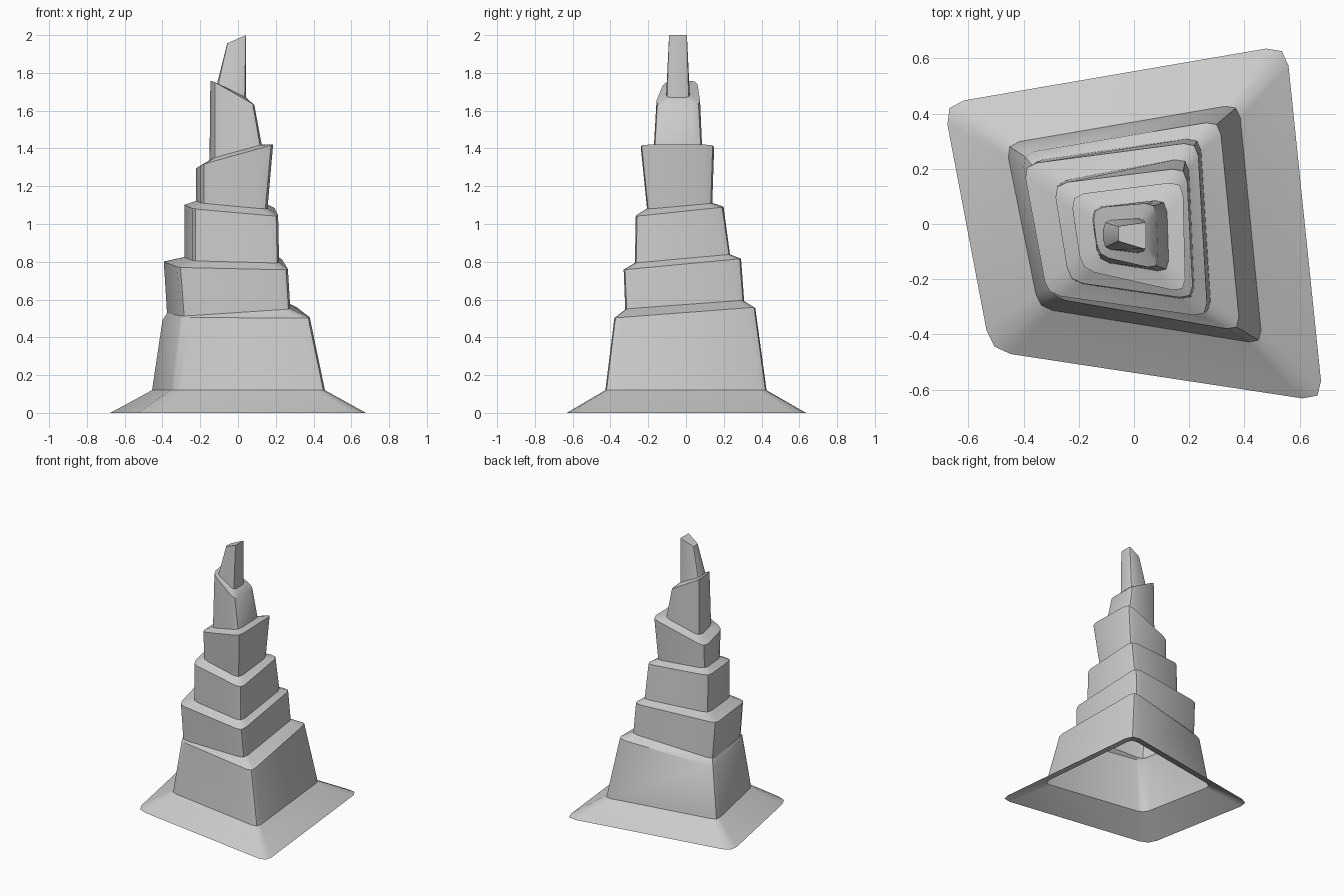
import bpy, bmesh, math
from mathutils import Vector

# Every ring: corner rounding, then corners front-left, front-right, back-right, back-left
foot = (.075, (-.52, -.46, 0), (.685, -.643, 0), (.552, .648, 0), (-.69, .435, 0))

# Tier walls as (bottom ring, top ring); ledges bridge to the next tier
tiers = [
    [(.05, (-.345, -.305, .12), (.465, -.435, .12), (.38, .435, .12), (-.465, .29, .12)),
     (.05, (-.298, -.268, .505), (.385, -.388, .502), (.31, .375, .56), (-.41, .255, .49))],
    [(.05, (-.295, -.255, .512), (.28, -.328, .55), (.24, .315, .597), (-.385, .225, .53)),
     (.05, (-.315, -.255, .77), (.267, -.337, .757), (.23, .298, .817), (-.402, .215, .803))],
    [(.05, (-.235, -.21, .805), (.22, -.278, .793), (.197, .242, .84), (-.292, .15, .827)),
     (.05, (-.235, -.208, 1.08), (.215, -.273, 1.04), (.19, .205, 1.09), (-.292, .145, 1.105))],
    [(.05, (-.19, -.155, 1.11), (.157, -.215, 1.078), (.152, .145, 1.11), (-.23, .1, 1.125)),
     (.05, (-.19, -.165, 1.315), (.187, -.25, 1.42), (.177, .155, 1.42), (-.23, .105, 1.29))],
]
upper = [
    [(.045, (-.13, -.135, 1.35), (.127, -.177, 1.42), (.118, .09, 1.42), (-.157, .06, 1.335)),
     (.045, (-.13, -.115, 1.755), (.088, -.165, 1.63), (.08, .078, 1.63), (-.152, .058, 1.76))],
    [(.03, (-.11, -.09, 1.745), (.042, -.108, 1.67), (.042, .022, 1.67), (-.11, .012, 1.745)),
     (.008, (-.057, -.062, 1.957), (.043, -.092, 2), (.043, .006, 2), (-.057, -.008, 1.957))],
]
tiers += upper


def outline(ring):
    """Round each corner with two facets."""
    r, *corners = ring
    c = [Vector(p) for p in corners]
    pts = []
    for i, p in enumerate(c):
        a = p + (c[i - 1] - p).normalized() * r
        b = p + (c[(i + 1) % 4] - p).normalized() * r
        pts += [a, (a + 2 * p + b) / 4, b]
    return pts


def loft(name, rings, cap=False):
    bm = bmesh.new()
    loops = [[bm.verts.new(p) for p in outline(r)] for r in rings]
    for lo, hi in zip(loops, loops[1:]):
        n = len(lo)
        for i in range(n):
            j = (i + 1) % n
            bm.faces.new((lo[i], lo[j], hi[j], hi[i]))
    if cap:
        bm.faces.new(loops[-1])
    mesh = bpy.data.meshes.new(name)
    bm.to_mesh(mesh)
    bm.free()
    ob = bpy.data.objects.new(name, mesh)
    bpy.context.collection.objects.link(ob)
    bpy.ops.object.select_all(action='DESELECT')
    ob.select_set(True)
    bpy.context.view_layer.objects.active = ob
    bpy.ops.object.shade_smooth_by_angle(angle=math.radians(38))
    return ob


# Flared skirt, open underneath
loft("foot_skirt", [foot, tiers[0][0]])

# Stacked tiers, each with its ledge
for i in range(5):
    loft(f"tier_{i + 1}", [*tiers[i], tiers[i + 1][0]])

# Closed spike on top
loft("top_spike", tiers[5], cap=True)
